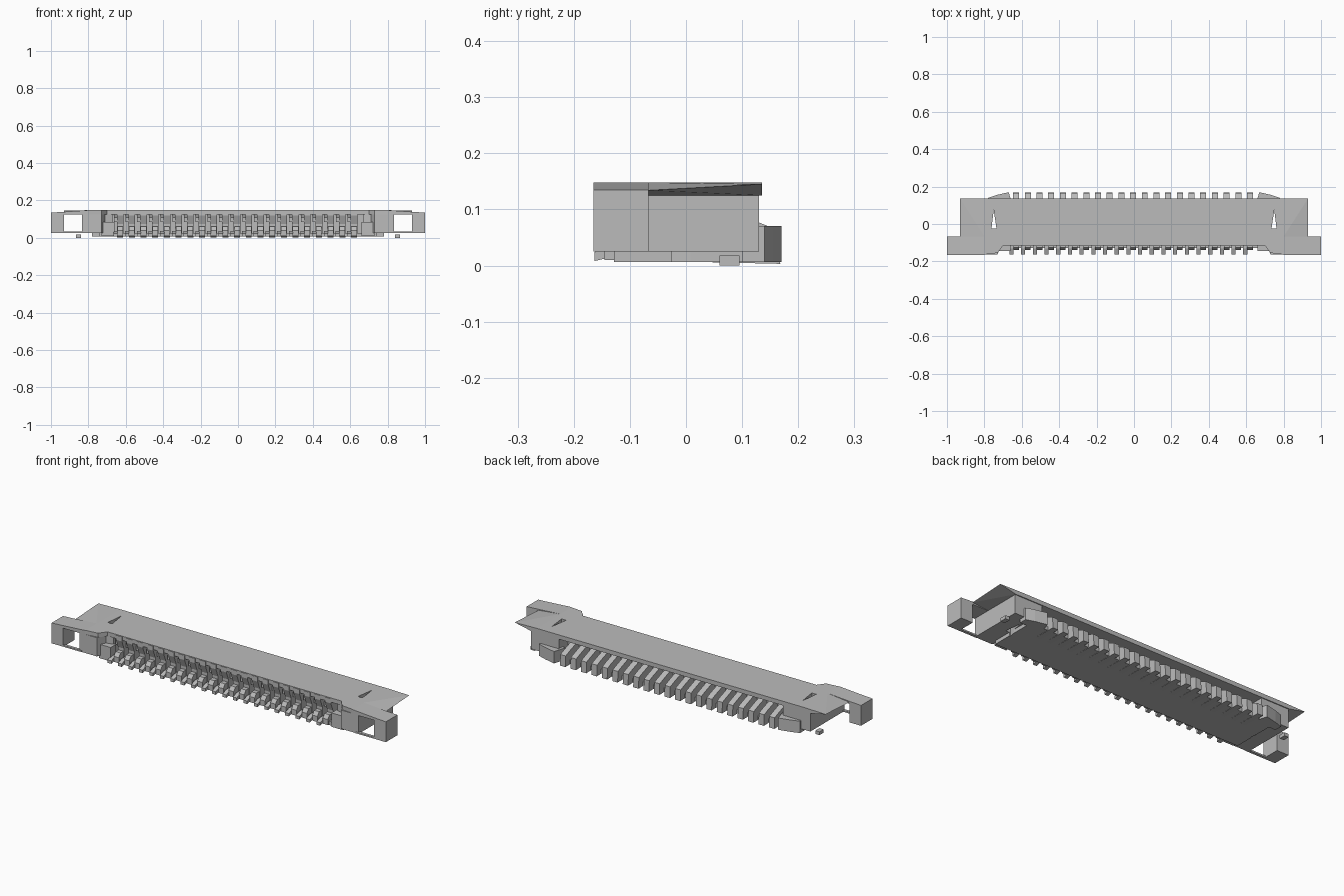
import bpy, bmesh
from mathutils import Vector

if "Cube" in bpy.data.objects:
    bpy.data.objects.remove(bpy.data.objects["Cube"])

grey = bpy.data.materials.new("plain grey")
grey.use_nodes = True
COLOUR = (0.5, 0.5, 0.5, 1)
grey.diffuse_color = COLOUR
grey.node_tree.nodes["Principled BSDF"].inputs["Base Color"].default_value = COLOUR


def finish(name, bm):
    bmesh.ops.recalc_face_normals(bm, faces=bm.faces)
    mesh = bpy.data.meshes.new(name)
    bm.to_mesh(mesh)
    bm.free()
    mesh.materials.append(grey)
    obj = bpy.data.objects.new(name, mesh)
    bpy.context.collection.objects.link(obj)
    return obj


def add_prism(bm, outline, axis, lo, hi):
    """Extrude a flat outline from lo to hi along the given axis."""
    def place(p, d):
        q = list(p)
        q.insert(axis, d)
        return Vector(q)
    face = bm.faces.new([bm.verts.new(place(p, lo)) for p in outline])
    out = bmesh.ops.extrude_face_region(bm, geom=[face])
    move = Vector((0, 0, 0))
    move[axis] = hi - lo
    bmesh.ops.translate(bm, vec=move, verts=[g for g in out["geom"] if isinstance(g, bmesh.types.BMVert)])


def add_box(bm, x, y, z):
    add_prism(bm, [(x[0], y[0]), (x[1], y[0]), (x[1], y[1]), (x[0], y[1])], 2, *z)


def prism(name, outline, axis, lo, hi):
    bm = bmesh.new()
    add_prism(bm, outline, axis, lo, hi)
    return finish(name, bm)


def box(name, x, y, z):
    bm = bmesh.new()
    add_box(bm, x, y, z)
    return finish(name, bm)


def hull(name, points):
    bm = bmesh.new()
    for p in points:
        bm.verts.new(p)
    bmesh.ops.convex_hull(bm, input=bm.verts)
    return finish(name, bm)


def row(name, outline, width, centres):
    """Repeat one side profile along x."""
    bm = bmesh.new()
    for c in centres:
        add_prism(bm, outline, 0, c - width / 2, c + width / 2)
    return finish(name, bm)


PITCH = 0.0625
front_centres = [-0.655 + PITCH * i for i in range(21)]
back_centres = [-0.63 + PITCH * i for i in range(21)]

# Cover with the front recess
cover = prism("cover", [(-0.8, -0.163), (-0.73, -0.155), (-0.70, -0.115), (0.70, -0.115),
                        (0.73, -0.155), (0.8, -0.163), (0.8, 0.135), (-0.8, 0.135)], 2, 0.125, 0.148)

# Base plate
base = box("base_plate", (-0.74, 0.74), (-0.128, 0.13), (0.006, 0.027))

# Inner wall, which closes the view through the slot
box("inner_wall", (-0.69, 0.69), (0.0, 0.05), (0.02, 0.13))

cut_targets = [cover, base]
cutters = []
for side, s in (("left", 1), ("right", -1)):
    def span(a, b):
        return (min(a * s, b * s), max(a * s, b * s))

    # End block beside the slot
    block = prism(side + "_end_block", [(0.835 * s, -0.163), (0.835 * s, 0.13), (0.67 * s, 0.13),
                                        (0.67 * s, -0.105), (0.71 * s, -0.115), (0.73 * s, -0.163)],
                  2, 0.025, 0.126)
    cut_targets.append(block)
    box(side + "_slot_step", span(0.66, 0.73), (-0.145, -0.1), (0.01, 0.085))

    # Sharp overhanging flap of the cover
    hull(side + "_cover_flap", [(0.8 * s, -0.067, 0.148), (0.8 * s, 0.135, 0.148),
                                (0.8 * s, -0.067, 0.125), (0.8 * s, 0.135, 0.125),
                                (0.835 * s, -0.067, 0.125), (0.835 * s, 0.135, 0.125),
                                (0.93 * s, -0.067, 0.134), (0.93 * s, 0.135, 0.145)])

    # Front corner frame: roof, post and thin lower bar
    prism(side + "_frame_roof", [(0.8 * s, 0.125), (1.0 * s, 0.125), (1.0 * s, 0.135),
                                 (0.93 * s, 0.139), (0.8 * s, 0.148)], 1, -0.165, -0.067)
    box(side + "_frame_post", span(0.93, 1.0), (-0.165, -0.067), (0.025, 0.13))
    box(side + "_frame_bar", span(0.82, 0.95), (-0.165, -0.15), (0.025, 0.033))

    # Small solder tab and the pointed rear guide
    box(side + "_solder_tab", span(0.84, 0.865), (0.06, 0.095), (0.0, 0.018))
    hull(side + "_rear_guide", [(x * s, y, z) for x, y in ((0.65, 0.1), (0.78, 0.1), (0.78, 0.14),
                                                           (0.735, 0.155), (0.67, 0.17))
                                for z in (0.006, 0.07)])

    # Narrow triangular opening through the end
    cutter = prism(side + "_slot_cutter", [(0.735 * s, -0.025), (0.762 * s, -0.025), (0.75 * s, 0.075)],
                   2, -0.1, 0.3)
    cutter.hide_render = True
    cutter.hide_viewport = True
    cutters.append(cutter)

for obj in cut_targets:
    for cutter in cutters:
        mod = obj.modifiers.new("slot", "BOOLEAN")
        mod.operation = "DIFFERENCE"
        mod.solver = "EXACT"
        mod.object = cutter

# Comb ribs hanging under the front edge of the cover
row("front_ribs", [(-0.118, 0.145), (-0.118, 0.12), (-0.10, 0.075), (-0.10, 0.02),
                   (0.01, 0.02), (0.01, 0.145)], 0.036, back_centres)

# Low blocks between the front leads
row("front_teeth", [(-0.14, 0.01), (-0.14, 0.04), (-0.125, 0.06), (-0.09, 0.06), (-0.09, 0.01)],
    0.03, back_centres)

# Front leads, which slope down to the board
row("front_leads", [(-0.163, 0.008), (-0.163, 0.024), (-0.13, 0.036), (0.0, 0.036),
                    (0.0, 0.018), (-0.13, 0.016)], 0.022, front_centres)

# Upper spring arms of the contacts
row("contact_arms", [(-0.10, 0.085), (-0.10, 0.11), (0.01, 0.125), (0.01, 0.095)],
    0.018, front_centres)

# Rear leads
row("rear_leads", [(0.04, 0.006), (0.168, 0.003), (0.165, 0.062), (0.137, 0.074),
                   (0.08, 0.095), (0.04, 0.1)], 0.032, back_centres)
